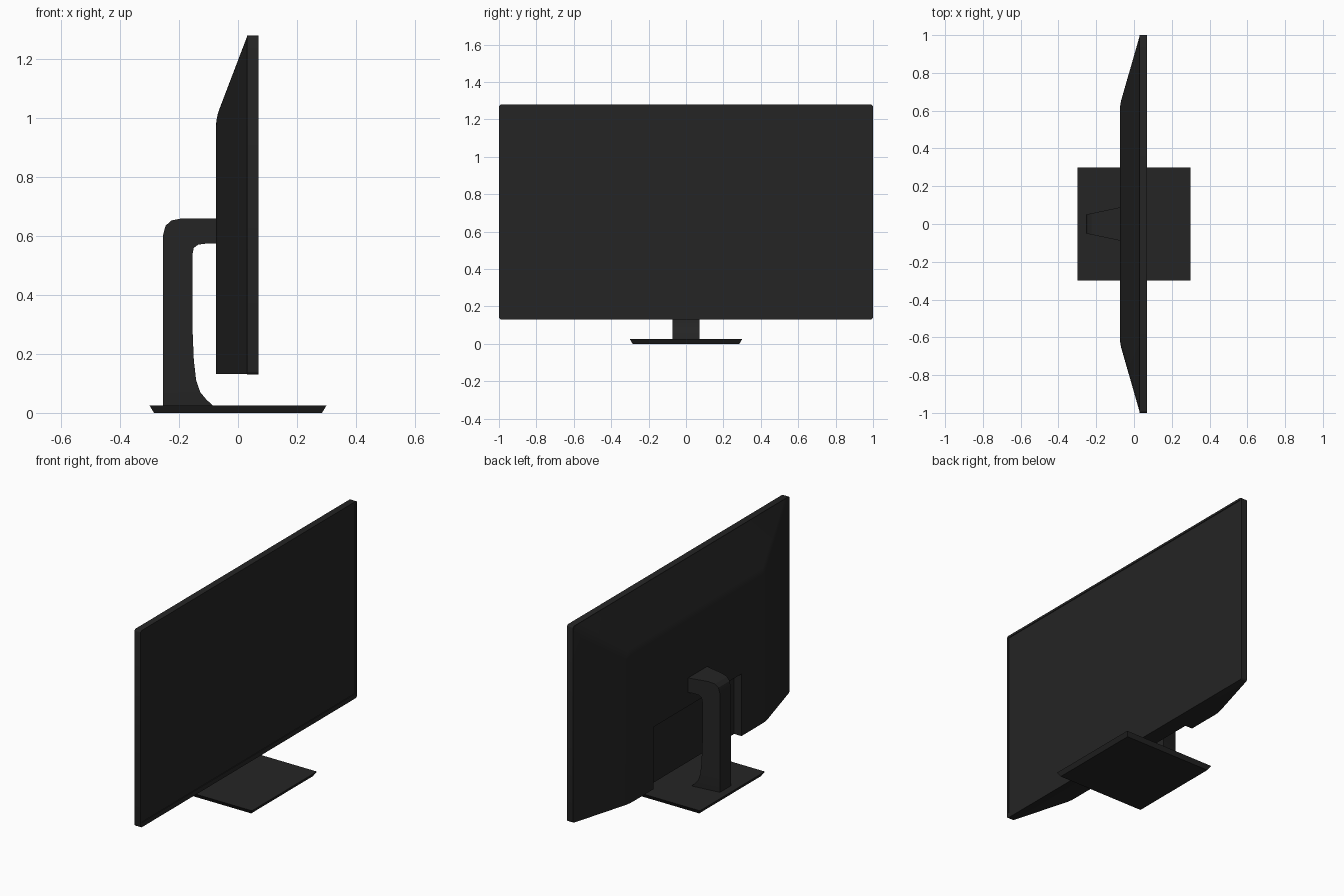
import bpy, bmesh

if "Cube" in bpy.data.objects:
    bpy.data.objects.remove(bpy.data.objects["Cube"])

dark = bpy.data.materials.new("dark_plastic")
dark.diffuse_color = (0.018, 0.018, 0.018, 1)
dark.use_nodes = True
dark.node_tree.nodes["Principled BSDF"].inputs["Base Color"].default_value = dark.diffuse_color


def finish(bm, name):
    bmesh.ops.recalc_face_normals(bm, faces=bm.faces)
    mesh = bpy.data.meshes.new(name)
    bm.to_mesh(mesh)
    bm.free()
    ob = bpy.data.objects.new(name, mesh)
    bpy.context.collection.objects.link(ob)
    mesh.materials.append(dark)
    return ob


def select(ob):
    bpy.ops.object.select_all(action='DESELECT')
    ob.select_set(True)
    bpy.context.view_layer.objects.active = ob


def smooth(ob, angle=0.5):
    select(ob)
    bpy.ops.object.shade_smooth_by_angle(angle=angle)


def loft(a, b):
    """Closed solid between two rings of points."""
    bm = bmesh.new()
    ra, rb = [bm.verts.new(p) for p in a], [bm.verts.new(p) for p in b]
    n = len(a)
    bm.faces.new(ra)
    bm.faces.new(rb)
    for i in range(n):
        j = (i + 1) % n
        bm.faces.new((ra[i], ra[j], rb[j], rb[i]))
    bmesh.ops.recalc_face_normals(bm, faces=bm.faces)
    return bm


def rect_yz(x, y, z0, z1):
    return [(x, -y, z0), (x, y, z0), (x, y, z1), (x, -y, z1)]


def rect_xy(z, r):
    return [(-r, -r, z), (r, -r, z), (r, r, z), (-r, r, z)]


# base plate, narrower underneath
finish(loft(rect_xy(0, 0.285), rect_xy(0.025, 0.3)), "base_plate")

# screen frame with a recessed display and a deeper bottom bezel
bm = loft(rect_yz(0.03, 1, 0.13, 1.28), rect_yz(0.07, 1, 0.13, 1.28))
bm.faces.ensure_lookup_table()
front = max(bm.faces, key=lambda f: f.calc_center_median().x)
bmesh.ops.inset_region(bm, faces=[front], thickness=0.018)
for v in front.verts:
    if v.co.z < 0.5:
        v.co.z += 0.014
panel = bmesh.ops.extrude_face_region(bm, geom=[front])
for v in [g for g in panel["geom"] if isinstance(g, bmesh.types.BMVert)]:
    v.co.x -= 0.004
bmesh.ops.delete(bm, geom=[front], context='FACES')
corners = [e for e in bm.edges if all(abs(v.co.y) > 0.999 for v in e.verts)
           and abs(e.verts[0].co.x - e.verts[1].co.x) > 0.01]
bmesh.ops.bevel(bm, geom=corners, offset=0.014, segments=3, profile=0.5,
                affect='EDGES')
smooth(finish(bm, "screen_frame"))

# rear housing: sloped sides and top with softened bends
bm = loft(rect_yz(0.03, 0.995, 0.132, 1.275), rect_yz(-0.075, 0.63, 0.132, 1.0))
bends = [e for e in bm.edges
         if any(v.co.x < 0 for v in e.verts) and any(v.co.z > 0.5 for v in e.verts)
         and not all(v.co.x > 0 for v in e.verts)]
bmesh.ops.bevel(bm, geom=bends, offset=0.03, segments=4, profile=0.5,
                affect='EDGES')
housing = finish(bm, "rear_housing")

# recess in the lower back of the housing
cutter = finish(loft(rect_yz(-0.2, 0.405, 0.05, 0.495),
                     rect_yz(-0.028, 0.405, 0.05, 0.495)), "recess_cutter")
cutter.hide_render = True
mod = housing.modifiers.new("recess", 'BOOLEAN')
mod.operation, mod.solver, mod.object = 'DIFFERENCE', 'EXACT', cutter
select(housing)
bpy.ops.object.modifier_apply(modifier="recess")
bpy.data.objects.remove(cutter)
smooth(housing)

# stand: column with flared foot and arm, given as matching back / front paths
back = [(-.255, .02), (-.255, .045), (-.255, .07), (-.255, .11), (-.255, .18),
        (-.255, .30), (-.255, .60), (-.246, .635), (-.226, .653), (-.19, .66),
        (-.07, .66)]
inner = [(-.08, .02), (-.107, .045), (-.128, .07), (-.142, .11), (-.15, .18),
         (-.155, .30), (-.155, .535), (-.15, .56), (-.135, .571), (-.105, .575),
         (-.07, .575)]


def half_width(x, z):
    w = 0.05 + (x + 0.255) * 0.21
    return min(w, 0.071) if z < 0.4 else w


bm = bmesh.new()
rings = []
for b, f in zip(back, inner):
    rings.append([bm.verts.new((x, s * half_width(x, z), z))
                  for (x, z), s in ((b, -1), (f, -1), (f, 1), (b, 1))])
for r, q in zip(rings, rings[1:]):
    for i in range(4):
        j = (i + 1) % 4
        bm.faces.new((r[i], r[j], q[j], q[i]))
bm.faces.new(rings[0])
bm.faces.new(rings[-1])
smooth(finish(bm, "stand_column"))
